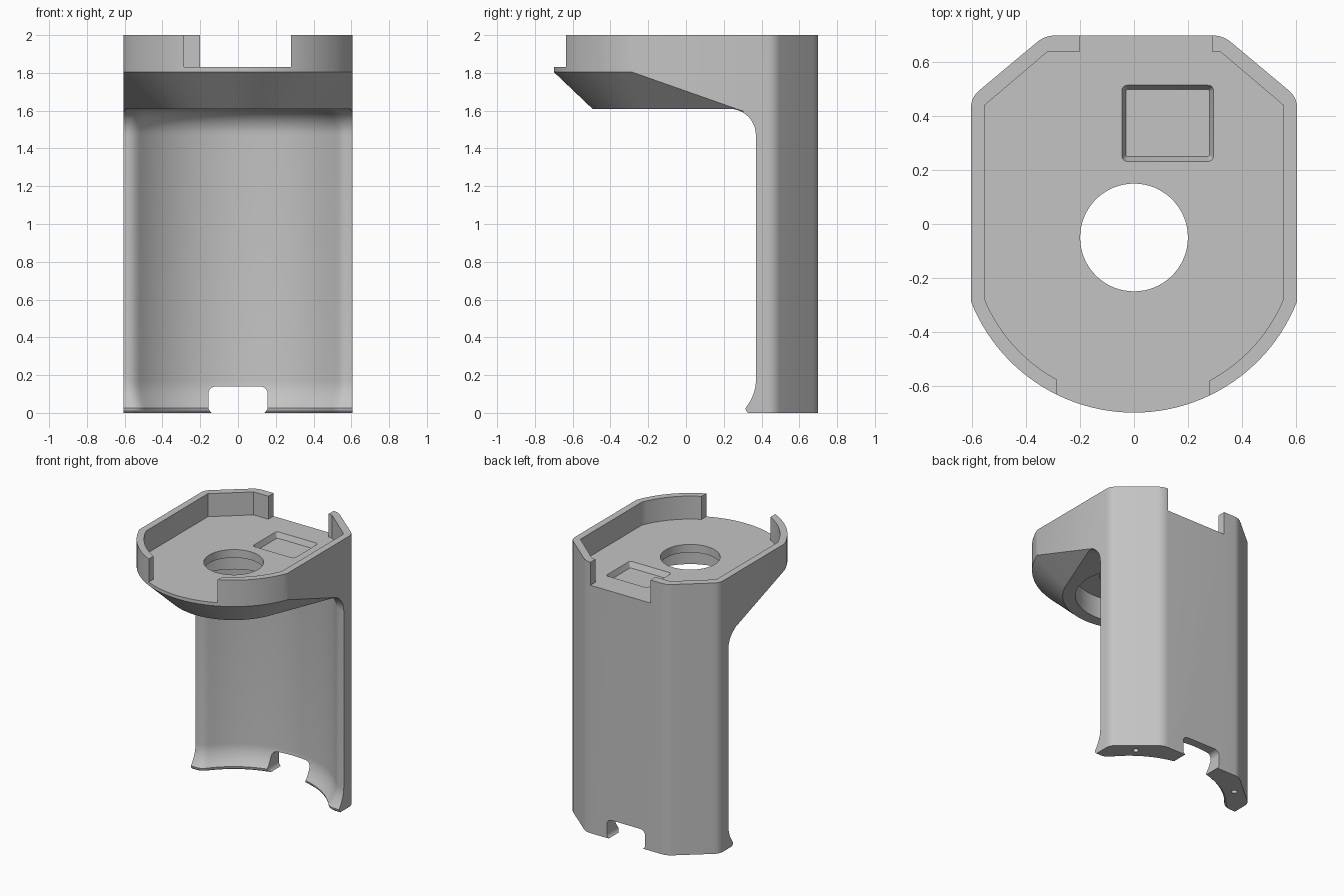
import bpy, bmesh
from math import sin, cos, pi, sqrt, atan2, asin, radians

cube = bpy.data.objects.get("Cube")
if cube:
    bpy.data.objects.remove(cube, do_unlink=True)

grey = bpy.data.materials.new("plain_grey")
grey.use_nodes = True
colour = (0.55, 0.55, 0.55, 1)
grey.diffuse_color = colour
grey.node_tree.nodes["Principled BSDF"].inputs["Base Color"].default_value = colour

CY = -0.05      # y of the main round axis
BASE = 1.61     # underside of the head
FLOOR = 1.83    # tray floor


def loft(name, layers):
    """Solid from a stack of equal-length 3D loops."""
    bm = bmesh.new()
    rings = [[bm.verts.new(p) for p in layer] for layer in layers]
    n = len(rings[0])
    for low, high in zip(rings, rings[1:]):
        for i in range(n):
            j = (i + 1) % n
            bm.faces.new((low[i], low[j], high[j], high[i]))
    bm.faces.new(rings[0][::-1])
    bm.faces.new(rings[-1])
    bmesh.ops.recalc_face_normals(bm, faces=bm.faces[:])
    mesh = bpy.data.meshes.new(name)
    bm.to_mesh(mesh)
    bm.free()
    mesh.materials.append(grey)
    obj = bpy.data.objects.new(name, mesh)
    bpy.context.collection.objects.link(obj)
    return obj


def at(points, z):
    return [(x, y, z) for x, y in points]


def prism(name, points, z0, z1):
    return loft(name, [at(points, z0), at(points, z1)])


def arc(r, a0, a1, n, cx=0, cy=CY):
    return [(cx + r * cos(a0 + (a1 - a0) * i / n),
             cy + r * sin(a0 + (a1 - a0) * i / n)) for i in range(n + 1)]


def circle(r, n, cx=0, cy=CY):
    return arc(r, 0, 2 * pi, n, cx, cy)[:-1]


def bend(a, p, b, n=6):
    """Rounded corner from a to b around p."""
    return [tuple((1 - t) ** 2 * a[k] + 2 * t * (1 - t) * p[k] + t * t * b[k]
                  for k in (0, 1)) for t in [i / n for i in range(n + 1)]]


def toward(p, q, d):
    length = sqrt((q[0] - p[0]) ** 2 + (q[1] - p[1]) ** 2)
    return tuple(p[k] + (q[k] - p[k]) * d / length for k in (0, 1))


def mirrored(points):
    return [(-x, y) for x, y in reversed(points)]


def plan(side, corner_y, back_x, back_y, r, soft):
    """Outline: round front, straight sides, chamfered back corners."""
    a = asin(sqrt(r * r - side * side) / r)
    p, q = (side, corner_y), (back_x, back_y)
    half = []
    for corner, before, after in ((p, (side, 0), q), (q, p, (0, back_y))):
        if soft:
            half += bend(toward(corner, before, soft), corner, toward(corner, after, soft))
        else:
            half.append(corner)
    return arc(r, a - pi, -a, 48) + half + mirrored(half)


def rounded_rect(x0, x1, y0, y1, r, n=5):
    pts = []
    for cx, cy, a in ((x1 - r, y1 - r, 0), (x0 + r, y1 - r, pi / 2),
                      (x0 + r, y0 + r, pi), (x1 - r, y0 + r, 1.5 * pi)):
        pts += arc(r, a, a + pi / 2, n, cx, cy)
    return pts


def box(name, x0, x1, y0, y1, z0, z1):
    return prism(name, [(x0, y0), (x1, y0), (x1, y1), (x0, y1)], z0, z1)


def cut(body, cutter):
    mod = body.modifiers.new("cut", 'BOOLEAN')
    mod.operation, mod.solver, mod.object = 'DIFFERENCE', 'EXACT', cutter
    bpy.ops.object.select_all(action='DESELECT')
    bpy.context.view_layer.objects.active = body
    body.select_set(True)
    bpy.ops.object.modifier_apply(modifier=mod.name)
    bpy.data.objects.remove(cutter, do_unlink=True)


# Main block
body = prism("holder_body", plan(0.605, 0.47, 0.33, 0.70, 0.65, 0.04), 0, 2)


# Concave front of the column, flared at the foot and filleted under the head
def hollow(d, z):
    r, front = 0.69 - d, 0.37 - d
    rise = front - CY
    xa = sqrt(r * r - rise * rise)
    a = atan2(rise, xa) + 0.05 / r
    curve = arc(r, a, pi - a, 40)
    corner = bend((xa + 0.035, front), (xa, front), curve[0])[:-1]
    return at([(-1, -1.2), (1, -1.2), (1, front)] + corner + curve
              + mirrored(corner) + [(-1, front)], z)


layers = [hollow(0.035, -0.05), hollow(0.04, 0), hollow(0.052, 0.012)]
for i in range(9):
    t = i / 8
    layers.append(hollow(0.055 * (1 - t) ** 2, 0.025 + 0.145 * t))
for i in range(11):
    t = pi / 2 * i / 10
    layers.append(hollow(0.14 * (1 - cos(t)), 1.47 + 0.14 * sin(t)))
cut(body, loft("column_hollow", layers))


# Sloped underside of the head: a cone running into two tangent planes
def slope(z):
    r = 0.65 - (1.805 - z) * 1.05
    a = radians(21.7)
    end = (r * cos(a) + 1.5 * sin(a), CY - r * sin(a) + 1.5 * cos(a))
    return at([(-end[0], end[1])] + arc(r, a - pi, -a, 48)
              + [end, (2, end[1]), (2, -2), (-2, -2), (-2, end[1])], z)


cut(body, loft("head_slope", [slope(BASE - 0.015), slope(1.815)]))

# Tray recess and the two openings in its rim
cut(body, prism("tray_recess", plan(0.555, 0.44, 0.32, 0.64, 0.60, 0), FLOOR, 2.1))
cut(body, box("front_opening", -0.285, 0.28, -1, -0.4, FLOOR, 2.1))
cut(body, box("back_opening", -0.2, 0.29, 0.6, 1, FLOOR, 2.1))

# Round hole with a wider bore below
cut(body, prism("lower_bore", circle(0.36, 64), 1.5, 1.77))
cut(body, prism("round_hole", circle(0.2, 64), 1.6, 1.95))

# Shallow tapered pocket in the tray floor
cut(body, loft("pocket", [
    at(rounded_rect(-0.03, 0.28, 0.25, 0.50, 0.008), FLOOR - 0.04),
    at(rounded_rect(-0.045, 0.295, 0.232, 0.515, 0.02), FLOOR),
    at(rounded_rect(-0.045, 0.295, 0.232, 0.515, 0.02), FLOOR + 0.05)]))

# Cable notch through the foot
notch = rounded_rect(-0.157, 0.157, -0.008, 0.14, 0.04)
cut(body, loft("cable_notch", [[(x, y, z) for x, z in notch] for y in (0.2, 1)]))

# Screw holes under the foot
for s in (-1, 1):
    cut(body, prism("screw_hole", circle(0.02, 16, s * 0.43, 0.53), -0.1, 0.12))

bpy.ops.object.select_all(action='DESELECT')
body.select_set(True)
bpy.context.view_layer.objects.active = body
bpy.ops.object.shade_smooth_by_angle(angle=radians(30))
